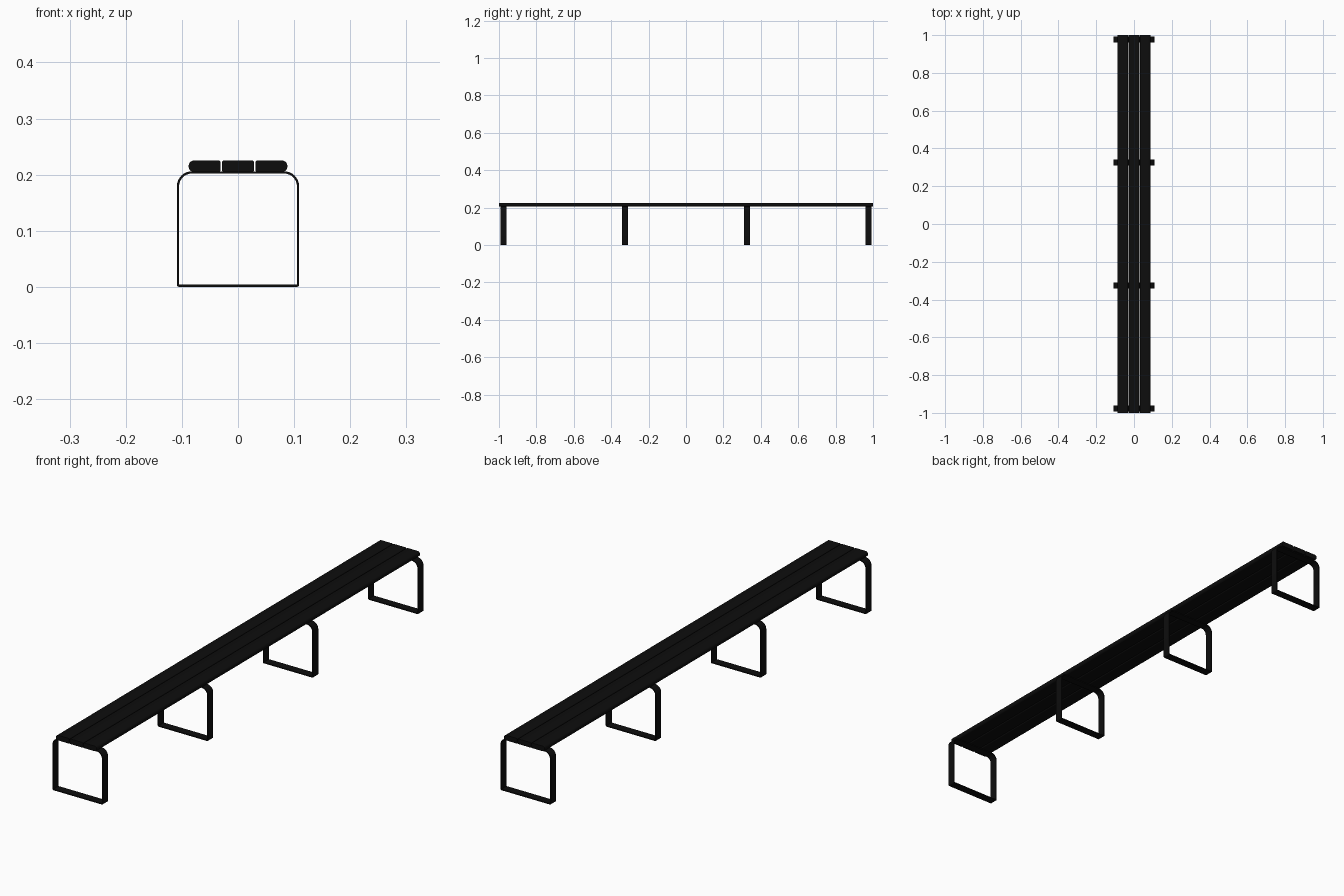
import bpy, bmesh, math

if "Cube" in bpy.data.objects:
    bpy.data.objects.remove(bpy.data.objects["Cube"])

black = bpy.data.materials.new("matte black")
black.diffuse_color = (0.004, 0.004, 0.004, 1)
black.use_nodes = True
black.node_tree.nodes["Principled BSDF"].inputs["Base Color"].default_value = black.diffuse_color


def rounded(x0, x1, z0, z1, radii, seg):
    """Rounded rectangle; radii run bottom left, bottom right, top right, top left."""
    bl, br, tr, tl = radii
    corners = [(x0 + bl, z0 + bl, bl, 180), (x1 - br, z0 + br, br, 270),
               (x1 - tr, z1 - tr, tr, 0), (x0 + tl, z1 - tl, tl, 90)]
    pts = []
    for cx, cz, r, start in corners:
        for i in range(seg + 1):
            a = math.radians(start + 90 * i / seg)
            pts.append((cx + r * math.cos(a), cz + r * math.sin(a)))
    return pts


def finish(name, bm):
    bmesh.ops.recalc_face_normals(bm, faces=bm.faces)
    mesh = bpy.data.meshes.new(name)
    bm.to_mesh(mesh)
    bm.free()
    mesh.materials.append(black)
    ob = bpy.data.objects.new(name, mesh)
    bpy.context.collection.objects.link(ob)
    bpy.context.view_layer.objects.active = ob
    ob.select_set(True)
    bpy.ops.object.shade_smooth_by_angle(angle=math.radians(35))
    ob.select_set(False)


def ring(bm, pts, y):
    return [bm.verts.new((x, y, z)) for x, z in pts]


def bridge(bm, a, b):
    n = len(a)
    for i in range(n):
        bm.faces.new((a[i], a[(i + 1) % n], b[(i + 1) % n], b[i]))


# Seat slats: the outer edges of the side slats are more rounded
SMALL, BIG = 0.003, 0.009
for name, x0, x1, radii in [
        ("left_slat", -0.088, -0.031, (BIG, SMALL, SMALL, BIG)),
        ("middle_slat", -0.0285, 0.0285, (SMALL,) * 4),
        ("right_slat", 0.031, 0.088, (SMALL, BIG, BIG, SMALL))]:
    bm = bmesh.new()
    pts = rounded(x0, x1, 0.205, 0.225, radii, 5)
    front, back = ring(bm, pts, -1), ring(bm, pts, 1)
    bridge(bm, front, back)
    bm.faces.new(front)
    bm.faces.new(back)
    finish(name, bm)

# Flat-bar leg loops: wide bends at the top, tight ones at the floor
T = 0.004
outer = rounded(-0.109, 0.109, 0, 0.206, (0.004, 0.004, 0.027, 0.027), 8)
inner = rounded(-0.109 + T, 0.109 - T, T, 0.206 - T, (0.001, 0.001, 0.023, 0.023), 8)
for i, y in enumerate((-0.976, -0.325, 0.325, 0.976)):
    bm = bmesh.new()
    rings = [ring(bm, p, y + d) for p, d in
             ((outer, -0.016), (outer, 0.016), (inner, 0.016), (inner, -0.016))]
    for k in range(4):
        bridge(bm, rings[k], rings[(k + 1) % 4])
    finish(f"leg_frame_{i + 1}", bm)
